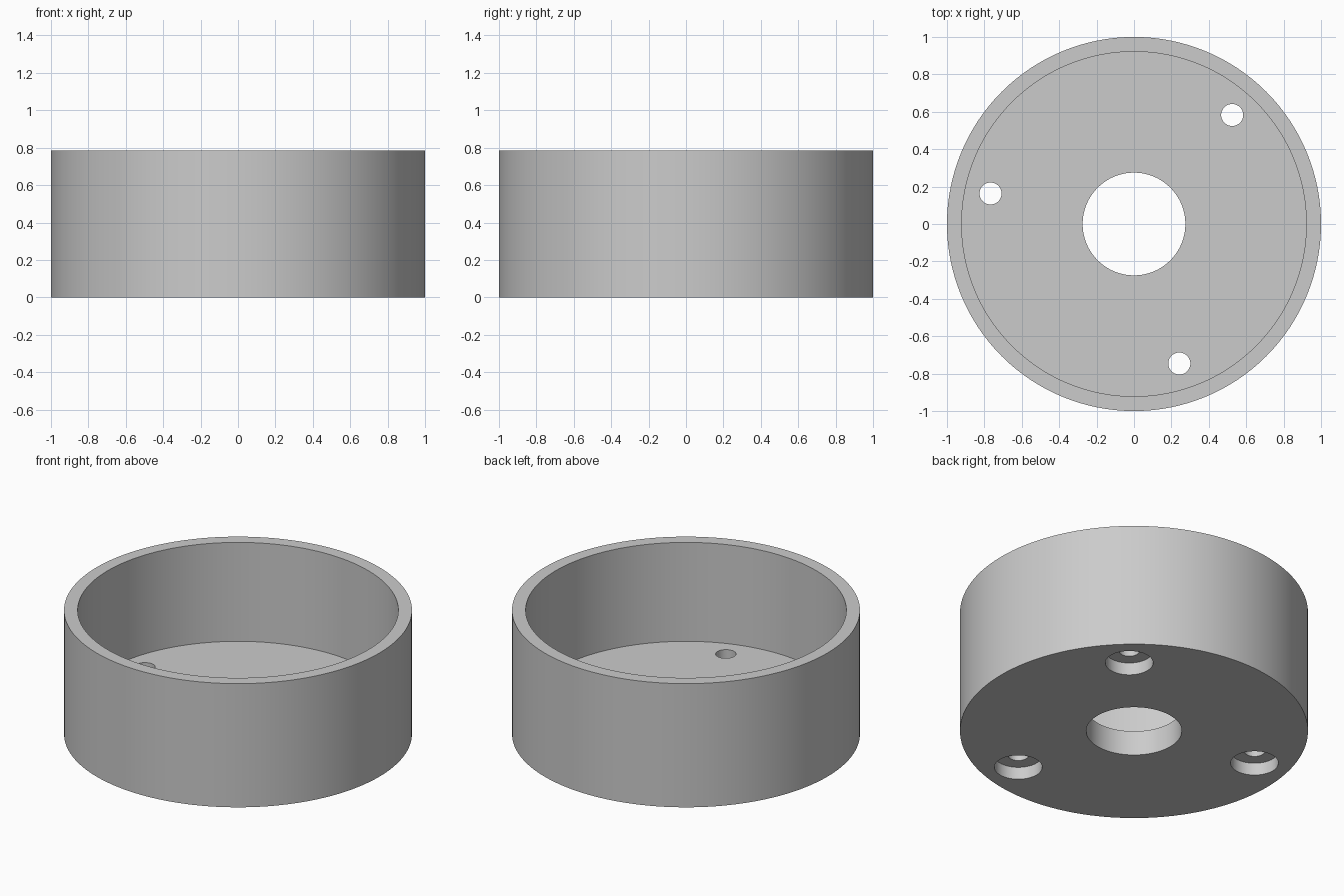
import bpy, bmesh, math
from mathutils import Matrix

if "Cube" in bpy.data.objects:
    bpy.data.objects.remove(bpy.data.objects["Cube"], do_unlink=True)

UNIT = 2 / 51
HEIGHT, FLOOR, RECESS = 20 * UNIT, 4 * UNIT, 2 * UNIT
OUTER, INNER, BORE = 1.0, 23.5 * UNIT, 7 * UNIT
SCREW_R, HEAD_R, CIRCLE_R = 1.5 * UNIT, 3.5 * UNIT, 20 * UNIT

grey = bpy.data.materials.new("plain grey")
grey.use_nodes = True
colour = (0.6, 0.6, 0.6, 1)
grey.diffuse_color = colour
grey.node_tree.nodes["Principled BSDF"].inputs["Base Color"].default_value = colour


def add_object(name, bm):
    bmesh.ops.recalc_face_normals(bm, faces=bm.faces)
    mesh = bpy.data.meshes.new(name)
    bm.to_mesh(mesh)
    bm.free()
    obj = bpy.data.objects.new(name, mesh)
    bpy.context.collection.objects.link(obj)
    mesh.materials.append(grey)
    return obj


def revolve(name, profile, steps):
    """Turn a closed radius/height profile around the z axis."""
    bm = bmesh.new()
    rings = []
    for i in range(steps):
        a = math.tau * i / steps
        rings.append([bm.verts.new((r * math.cos(a), r * math.sin(a), z))
                      for r, z in profile])
    n = len(profile)
    for i, ring in enumerate(rings):
        after = rings[(i + 1) % steps]
        for j in range(n):
            k = (j + 1) % n
            bm.faces.new((ring[j], after[j], after[k], ring[k]))
    return add_object(name, bm)


def cylinders(name, radius, low, high):
    """Three equally spaced upright cylinders used as a cutter."""
    bm = bmesh.new()
    for k in range(3):
        a = math.radians(48 + 120 * k)
        place = Matrix.Translation((CIRCLE_R * math.cos(a),
                                    CIRCLE_R * math.sin(a), (low + high) / 2))
        bmesh.ops.create_cone(bm, cap_ends=True, segments=48, radius1=radius,
                              radius2=radius, depth=high - low, matrix=place)
    cutter = add_object(name, bm)
    cutter.hide_render = True
    return cutter


# Round cup with a central bore through its floor
cup = revolve("round_cup", [(BORE, 0), (OUTER, 0), (OUTER, HEIGHT),
                            (INNER, HEIGHT), (INNER, FLOOR), (BORE, FLOOR)], 128)

# Screw holes, with wider recesses for the heads underneath
cutters = [cylinders("screw_hole_cutter", SCREW_R, -0.1, FLOOR + 0.1),
           cylinders("head_recess_cutter", HEAD_R, -0.1, RECESS)]
bpy.context.view_layer.objects.active = cup
cup.select_set(True)
for cutter in cutters:
    mod = cup.modifiers.new(cutter.name, "BOOLEAN")
    mod.operation = "DIFFERENCE"
    mod.solver = "EXACT"
    mod.object = cutter
    bpy.ops.object.modifier_apply(modifier=mod.name)
    bpy.data.objects.remove(cutter, do_unlink=True)

# Smooth round walls with crisp rims
bpy.ops.object.shade_smooth_by_angle(angle=math.radians(30))
